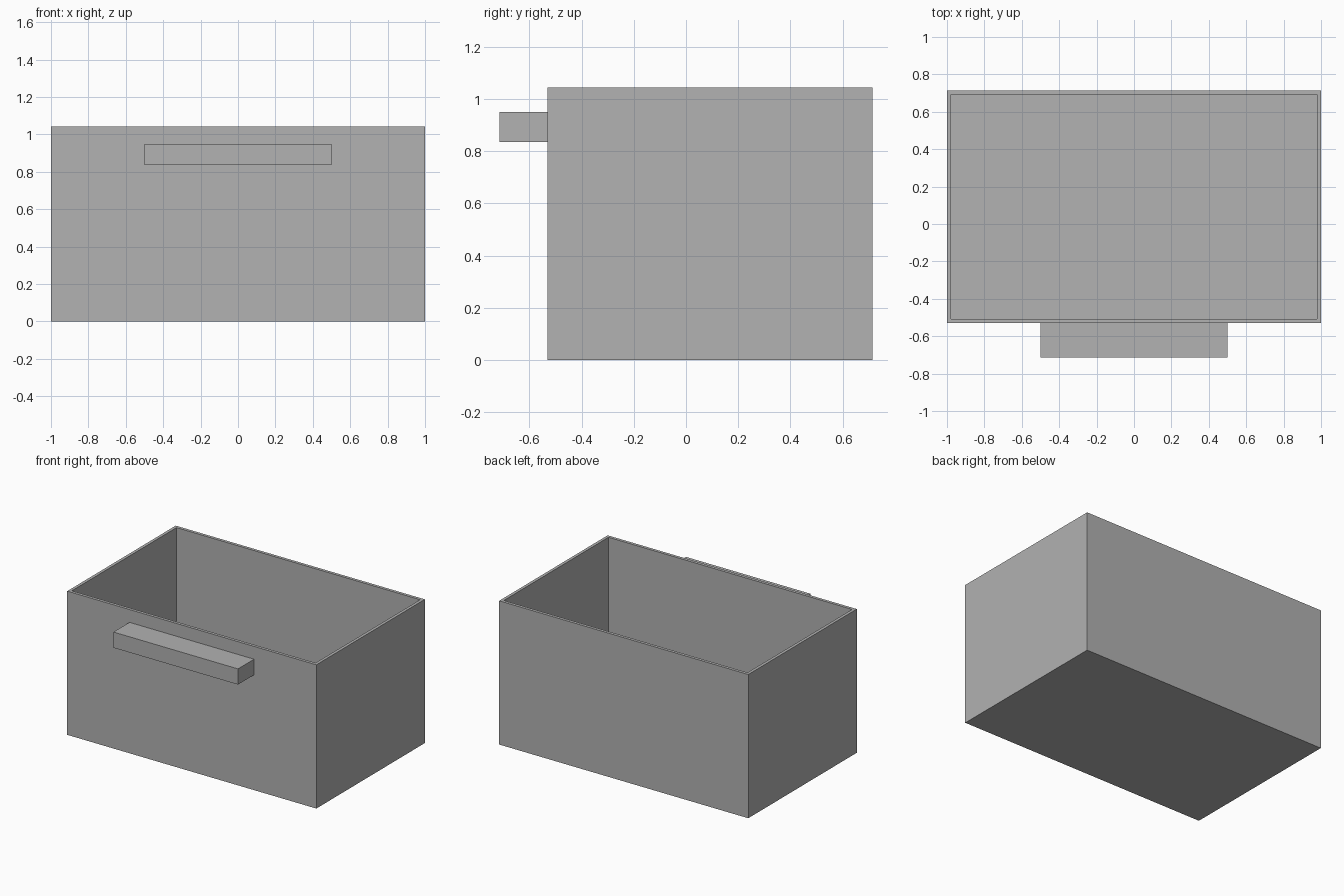
import bpy
import bmesh
from mathutils import Vector

cube = bpy.data.objects.get("Cube")
if cube:
    bpy.data.objects.remove(cube, do_unlink=True)

GREY = (0.445, 0.445, 0.445, 1.0)
grey = bpy.data.materials.new("plain grey")
grey.use_nodes = True
grey.diffuse_color = GREY
grey.node_tree.nodes["Principled BSDF"].inputs["Base Color"].default_value = GREY

WALL = 0.022
HEIGHT = 1.043
FRONT, BACK = -0.53, 0.714


def box(name, low, high, hollow=False):
    """Box between two corners; hollow leaves an open top with walls and floor."""
    low, high = Vector(low), Vector(high)
    bm = bmesh.new()
    bmesh.ops.create_cube(bm, size=1)
    for v in bm.verts:
        v.co = Vector([l + (c + 0.5) * (h - l) for l, c, h in zip(low, v.co, high)])
    if hollow:
        # Inset the top to form the rim, then push a cavity down to the floor
        bm.normal_update()
        top = max(bm.faces, key=lambda f: f.calc_center_median().z)
        bmesh.ops.inset_region(bm, faces=[top], thickness=WALL, use_even_offset=True)
        cavity = bmesh.ops.extrude_discrete_faces(bm, faces=[top])["faces"][0]
        for v in cavity.verts:
            v.co.z = low.z + WALL
        bmesh.ops.recalc_face_normals(bm, faces=bm.faces)
    mesh = bpy.data.meshes.new(name)
    bm.to_mesh(mesh)
    bm.free()
    mesh.materials.append(grey)
    obj = bpy.data.objects.new(name, mesh)
    bpy.context.collection.objects.link(obj)
    return obj


# Open drawer body
box("drawer_box", (-1, FRONT, 0), (1, BACK, HEIGHT), hollow=True)

# Straight bar pull on the front wall
box("drawer_handle", (-0.5, -BACK, 0.836), (0.5, FRONT, 0.95))
